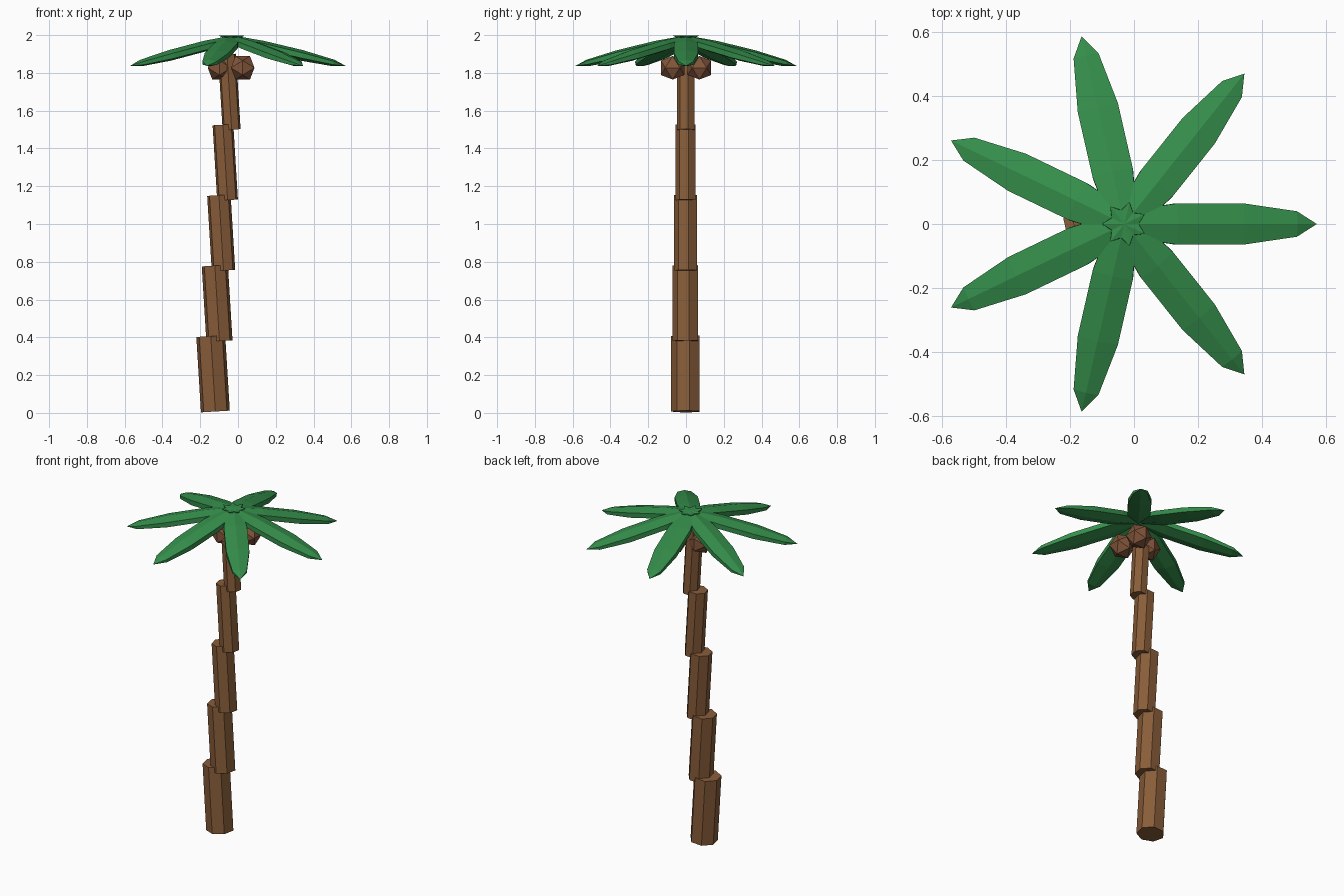
import bpy, bmesh, math
from mathutils import Matrix, Vector

if "Cube" in bpy.data.objects:
    bpy.data.objects.remove(bpy.data.objects["Cube"])

def material(name, rgb):
    m = bpy.data.materials.new(name)
    m.diffuse_color = (*rgb, 1)
    m.use_nodes = True
    m.node_tree.nodes["Principled BSDF"].inputs["Base Color"].default_value = m.diffuse_color
    return m

BARK = material("bark", (0.25, 0.11, 0.042))
HUSK = material("husk", (0.22, 0.09, 0.042))
LEAF = material("leaf", (0.035, 0.27, 0.07))

def hull(name, points, matrix, mat):
    """Flat-faced convex solid around the given points."""
    bm = bmesh.new()
    for p in points:
        bm.verts.new(matrix @ Vector(p))
    bmesh.ops.convex_hull(bm, input=bm.verts[:])
    bmesh.ops.dissolve_limit(bm, angle_limit=0.002, verts=bm.verts[:], edges=bm.edges[:])
    bmesh.ops.recalc_face_normals(bm, faces=bm.faces[:])
    mesh = bpy.data.meshes.new(name)
    bm.to_mesh(mesh)
    bm.free()
    mesh.materials.append(mat)
    ob = bpy.data.objects.new(name, mesh)
    bpy.context.collection.objects.link(ob)
    return ob

def ring(n, start, axis_pos):
    return [(math.cos(start + k * math.tau / n), math.sin(start + k * math.tau / n), axis_pos)
            for k in range(n)]

# Trunk: stacked seven-sided segments, each leaning slightly left
prism = ring(7, -math.pi / 2, -1) + ring(7, -math.pi / 2, 1)
for i in range(5):
    r = 0.0785 - 0.0074 * i
    m = (Matrix.Translation((-0.132 + 0.0215 * i, 0, 0.207 + 0.373 * i))
         @ Matrix.Rotation(math.radians(-3.5), 4, 'Y')
         @ Matrix.Diagonal((r, r, 0.2, 1)))
    hull(f"trunk_segment_{i + 1}", prism, m, BARK)

# Fronds: stretched six-sided spheres drooping outwards from the crown
blade = [(1, 0, 0), (-1, 0, 0)]
for j in range(1, 5):
    a = math.pi * j / 5
    blade += [(math.cos(a), math.sin(a) * x, math.sin(a) * y) for x, y, _ in ring(6, math.pi / 2, 0)]
for i in range(7):
    m = (Matrix.Translation((-0.03, 0, 1.917))
         @ Matrix.Rotation(i * math.tau / 7, 4, 'Z')
         @ Matrix.Translation((0.265, 0, 0))
         @ Matrix.Rotation(math.radians(13.4), 4, 'Y')
         @ Matrix.Diagonal((0.345, 0.078, 0.03, 1)))
    hull(f"frond_{i + 1}", blade, m, LEAF)

# Coconuts: three icosahedra around the trunk top
t = (1 + 5 ** 0.5) / 2
ico = []
for a in (-1, 1):
    for b in (-t, t):
        ico += [(a, 0, b), (0, b, a), (b, a, 0)]
s = 0.073 / math.hypot(1, t)
for i in range(3):
    ang = math.pi / 3 + i * math.tau / 3
    m = (Matrix.Translation((-0.016 + 0.082 * math.cos(ang), 0.082 * math.sin(ang), 1.827))
         @ Matrix.Diagonal((s, s, s, 1)))
    hull(f"coconut_{i + 1}", ico, m, HUSK)
